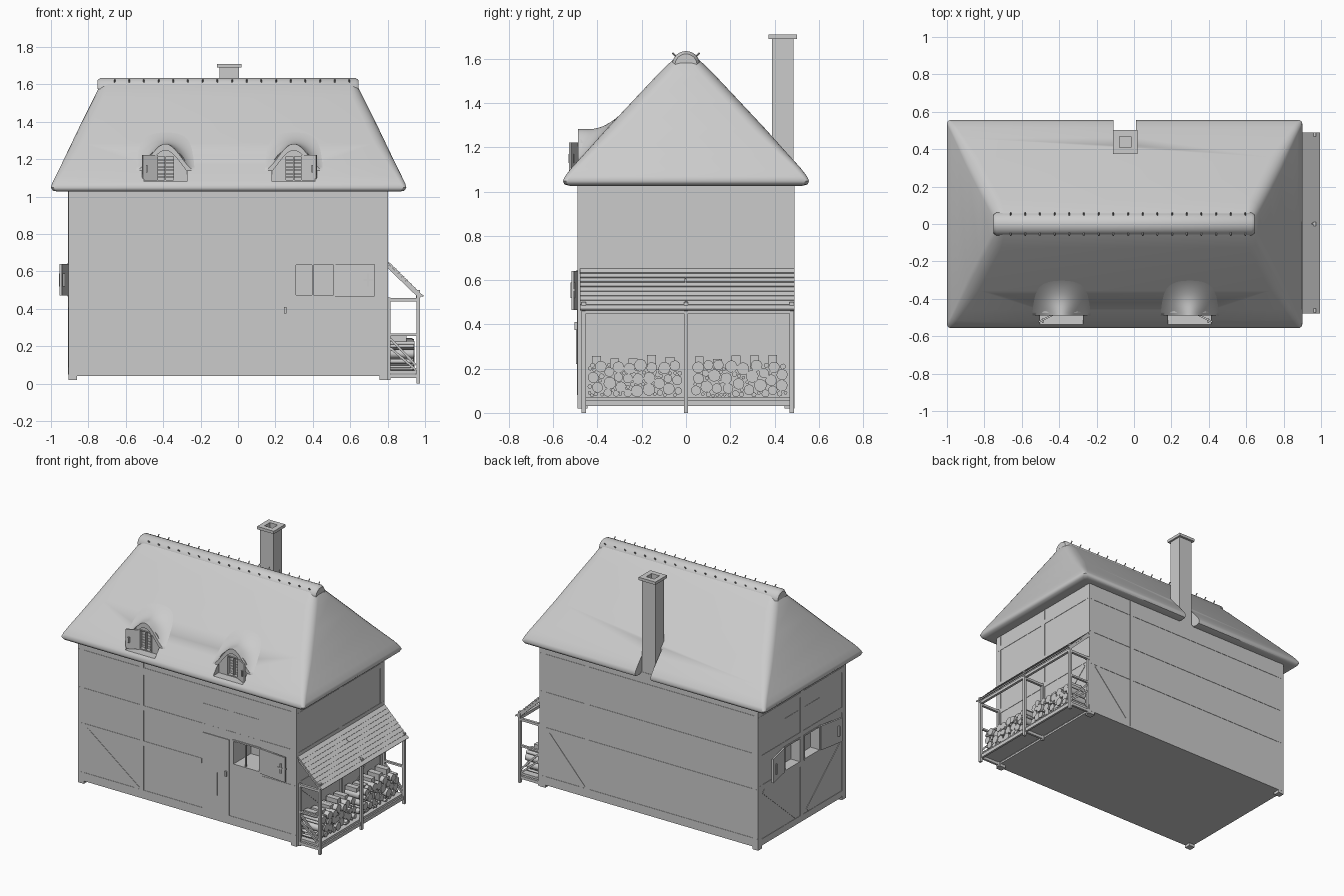
import bpy, bmesh, math, random
from mathutils import Vector

if "Cube" in bpy.data.objects:
    bpy.data.objects.remove(bpy.data.objects["Cube"])

random.seed(4)

def mesh(name, verts, faces, smooth=None):
    me = bpy.data.meshes.new(name)
    me.from_pydata(verts, [], faces)
    bm = bmesh.new(); bm.from_mesh(me)
    bmesh.ops.recalc_face_normals(bm, faces=bm.faces)
    bm.to_mesh(me); bm.free()
    ob = bpy.data.objects.new(name, me)
    bpy.context.collection.objects.link(ob)
    if smooth:
        shade(ob, smooth)
    return ob

def select(ob):
    bpy.ops.object.select_all(action='DESELECT')
    ob.select_set(True)
    bpy.context.view_layer.objects.active = ob

def shade(ob, deg):
    select(ob)
    bpy.ops.object.shade_smooth_by_angle(angle=math.radians(deg))

BOX = [(0, 1, 3, 2), (4, 6, 7, 5), (0, 4, 5, 1), (2, 3, 7, 6), (0, 2, 6, 4), (1, 5, 7, 3)]

def beams(name, items):
    """Bars from p to q; n is the thickness direction, w width, t thickness."""
    V, F = [], []
    for p, q, n, w, t in items:
        p, q, n = Vector(p), Vector(q), Vector(n).normalized()
        s = (q - p).cross(n).normalized() * w / 2
        b = len(V)
        V += [e + i * s + j * n * t / 2 for e in (p, q) for i in (-1, 1) for j in (-1, 1)]
        F += [tuple(b + k for k in f) for f in BOX]
    return mesh(name, V, F)

def boxes(name, items):
    """Axis-aligned boxes given as x0, x1, y0, y1, z0, z1."""
    V, F = [], []
    for x0, x1, y0, y1, z0, z1 in items:
        b = len(V)
        V += [(x, y, z) for x in (x0, x1) for y in (y0, y1) for z in (z0, z1)]
        F += [tuple(b + k for k in f) for f in BOX]
    return mesh(name, V, F)

def cut(ob, items):
    c = boxes("cutter", items)
    c.hide_render = True
    m = ob.modifiers.new("cut", 'BOOLEAN')
    m.operation, m.object, m.solver = 'DIFFERENCE', c, 'EXACT'
    select(ob)
    bpy.ops.object.modifier_apply(modifier=m.name)
    bpy.data.objects.remove(c)

def rods(name, items, seg=10):
    """Cylinders along x or any direction: p, q, radius."""
    V, F = [], []
    for p, q, r in items:
        p, q = Vector(p), Vector(q)
        d = (q - p).normalized()
        u = d.orthogonal().normalized(); v = d.cross(u)
        b = len(V)
        for e in (p, q):
            V += [e + r * (math.cos(a) * u + math.sin(a) * v)
                  for a in (2 * math.pi * i / seg for i in range(seg))]
        F += [(b + i, b + (i + 1) % seg, b + seg + (i + 1) % seg, b + seg + i) for i in range(seg)]
        F += [tuple(range(b, b + seg)), tuple(range(b + seg, b + 2 * seg))]
    return mesh(name, V, F, 40)

# house walls with window openings
X0, X1, Y = -0.905, 0.80, 0.488
walls = boxes("walls", [(X0, X1, -Y, Y, 0.04, 1.04)])
cut(walls, [(0.31, 0.51, -0.6, -0.3, 0.475, 0.635),
            (-1, -0.84, 0.03, 0.19, 0.475, 0.635), (-1, -0.84, -0.19, -0.03, 0.475, 0.635)])
boxes("corner_posts", [(x, x + 0.045, y, y + 0.045, 0.02, 1.04)
                       for x in (X0 - 0.002, X1 - 0.043) for y in (-Y - 0.002, Y - 0.043)])

# timber framing, nearly flush with the walls
T = []
for y, px in ((-Y, -0.41), (Y, 0.43)):
    n = (0, 1, 0)
    for z, w in ((0.07, 0.06), (0.43, 0.035), (0.68, 0.035), (0.94, 0.05)):
        ends = [(X0, 0.06), (0.53, X1)] if y < 0 and z == 0.43 else [(X0, X1)]
        T += [((a, y, z), (b, y, z), n, w, 0.005) for a, b in ends]
    T.append(((px, y, 0.05), (px, y, 1.03), n, 0.03, 0.006))
    cx, ex = (px - 0.03, X0 + 0.06) if y < 0 else (px + 0.03, X1 - 0.06)
    T.append(((cx, y, 0.1), (ex, y, 0.41), n, 0.035, 0.006))
for x in (X0, X1):
    n = (1, 0, 0)
    for z in (0.07, 0.45, 0.66, 0.94):
        T.append(((x, -Y, z), (x, Y, z), n, 0.035, 0.005))
    T.append(((x, 0, 0.05), (x, 0, 1.03), n, 0.035, 0.006))
    T += [((x, s * 0.06, 0.1), (x, s * 0.43, 0.42), n, 0.035, 0.006) for s in (-1, 1)]
beams("timber_frame", T)
boxes("infill_panels", [(0.07, 0.265, -Y - .002, -Y, 0.68, 0.84), (0.31, 0.51, -Y - .002, -Y, 0.68, 0.84),
                        (X0 - .002, X0, 0.03, 0.2, 0.68, 0.84), (X0 - .002, X0, -0.2, -0.03, 0.68, 0.84)])

# front door with handle and trim
boxes("door", [(0.07, 0.275, -Y - 0.005, -Y, 0.08, 0.635)])
boxes("door_handle", [(0.245, 0.26, -Y - 0.015, -Y, 0.375, 0.41), (0.178, 0.184, -Y - .008, -Y, 0.22, 0.38)])

# windows and open shutters
def window_y(name, x0, x1, y, z0, z1, bars, w=0.01):
    b = [(x0 - w, x0, y - .006, y + .02, z0 - w, z1 + w), (x1, x1 + w, y - .006, y + .02, z0 - w, z1 + w),
         (x0, x1, y - .006, y + .02, z0 - w, z0), (x0, x1, y - .006, y + .02, z1, z1 + w)]
    b += [(x, x + 0.008, y, y + .015, z0, z1) for x in bars]
    boxes(name, b)

window_y("front_window", 0.31, 0.51, -Y, 0.475, 0.635, [0.395])
beams("front_shutter", [((0.625, -0.502, 0.465), (0.625, -0.502, 0.64), (0.1, 1, 0), 0.21, 0.012)])
boxes("shutter_latch", [(0.69, 0.7, -0.522, -0.5, 0.52, 0.59), (0.67, 0.73, -0.518, -0.5, 0.55, 0.56)])
side = []
for a, b in ((0.03, 0.19), (-0.19, -0.03)):
    side += [(X0 - .006, X0 + .02, a - .01, a, .465, .645), (X0 - .006, X0 + .02, b, b + .01, .465, .645),
             (X0 - .006, X0 + .02, a, b, .465, .475), (X0 - .006, X0 + .02, a, b, .635, .645)]
boxes("side_window_frames", side)
beams("side_shutters", [((-0.929, s * 0.295, 0.47), (-0.929, s * 0.295, 0.64), (1, s * 0.2, 0), 0.19, 0.012)
                        for s in (-1, 1)])
boxes("side_shutter_latches", [(-0.957, -0.925, s * .35 - .006, s * .35 + .006, .52, .59) for s in (-1, 1)])

# thatched hip roof: rounded rectangular rings (end inset, half depth, z, corner radius)
RINGS = [(0.11, 0.46, 1.035, .02), (0.04, 0.525, 1.026, .02), (0.01, 0.549, 1.032, .02), (0.0, 0.556, 1.048, .02),
         (0.006, 0.546, 1.07, .025), (0.025, 0.515, 1.11, .03), (0.055, 0.46, 1.17, .04), (0.11, 0.357, 1.285, .06),
         (0.17, 0.24, 1.41, .06), (0.23, 0.127, 1.53, .06), (0.265, 0.055, 1.60, .04), (0.29, 0.02, 1.625, .015)]
V, F, K = [], [], 5
for ins, hy, z, r in RINGS:
    for c, (sx, sy) in enumerate(((1, 1), (-1, 1), (-1, -1), (1, -1))):
        for k in range(K):
            a = math.pi / 2 * (c + k / (K - 1))
            V.append((-0.05 + sx * (0.95 - ins - r) + r * math.cos(a), sy * (hy - r) + r * math.sin(a), z))
N = 4 * K
for i in range(len(RINGS) - 1):
    F += [(i * N + j, i * N + (j + 1) % N, (i + 1) * N + (j + 1) % N, (i + 1) * N + j) for j in range(N)]
F += [tuple(range(N)), tuple(range(len(V) - N, len(V)))]
roof = mesh("thatched_roof", V, F)
DORMERS = ((-0.388, -1), (0.298, 1))
cut(roof, [(-0.11, 0.01, 0.42, 0.7, 0.9, 1.5)] +
    [(cx - 0.115, cx + 0.115, -0.7, -0.42, 1.08, 1.5) for cx, s in DORMERS])
shade(roof, 50)

def roof_z(y):
    pts = [(r[1], r[2]) for r in RINGS[3:]]
    for (ya, za), (yb, zb) in zip(pts, pts[1:]):
        if yb <= abs(y) <= ya:
            return za + (zb - za) * (ya - abs(y)) / (ya - yb)
    return pts[-1][1]

# eyebrow dormers: swelling hood, arched face, window and open shutter
for cx, s in DORMERS:
    V, F, nx, ny = [], [], 28, 16
    for j in range(ny + 1):
        y = -0.488 + 0.25 * j / ny
        rz = roof_z(y)
        k = 0.09
        h = max(k - abs(1.285 - rz), 0) / k
        lift = max(1.285, rz) + h * h * k / 4 - rz
        for i in range(nx + 1):
            x = -0.17 + 0.34 * i / nx
            V.append((cx + x, y, rz - 0.003 + lift * 0.5 * (1 + math.cos(math.pi * x / 0.17))))
    F = [(j * (nx + 1) + i, j * (nx + 1) + i + 1, (j + 1) * (nx + 1) + i + 1, (j + 1) * (nx + 1) + i)
         for j in range(ny) for i in range(nx)]
    M = len(V)
    V += [(x, y, z - 0.035) for x, y, z in V]
    F += [tuple(M + k for k in f) for f in F]
    F += [(i, i + 1, M + i + 1, M + i) for i in range(nx)]
    mesh("dormer_hood", V, F, 50)
    arch = [(cx + 0.122 * math.cos(a), 1.125 + 0.135 * math.sin(a)) for a in (math.pi * i / 16 for i in range(17))]
    arch = [(cx + 0.122, 1.078)] + arch + [(cx - 0.122, 1.078)]
    n = len(arch)
    face = mesh("dormer_face", [(x, y, z) for y in (-0.476, -0.456) for x, z in arch],
                [tuple(range(n)), tuple(range(n, 2 * n))] +
                [(i, (i + 1) % n, n + (i + 1) % n, n + i) for i in range(n)])
    cut(face, [(cx - 0.042, cx + 0.042, -0.6, -0.4, 1.09, 1.215)])
    window_y("dormer_window", cx - 0.042, cx + 0.042, -0.476, 1.09, 1.215, [cx - 0.004], 0.006)
    boxes("dormer_slats", [(cx - .045, cx + .045, -0.452, -0.444, 1.085 + .019 * i, 1.102 + .019 * i) for i in range(7)])
    beams("dormer_shutter", [((cx + s * 0.082, -0.504, 1.085), (cx + s * 0.082, -0.504, 1.222),
                              (s * 0.5, 1, 0), 0.09, 0.01)])
    boxes("dormer_latch", [(cx + s * .1 - .004, cx + s * .1 + .004, -0.53, -0.505, 1.13, 1.17)])

# ridge cap with pegs
prof = [(0.062 * math.cos(a), 1.575 + 0.06 * math.sin(a)) for a in (math.pi * i / 12 for i in range(13))]
n = len(prof)
mesh("ridge_cap", [(x, y * f, 1.57 + (z - 1.57) * f) for x, f in ((-0.752, .8), (-0.735, 1), (0.628, 1), (0.645, .8))
                   for y, z in prof],
     [(k * n + i, k * n + (i + 1) % n, (k + 1) * n + (i + 1) % n, (k + 1) * n + i) for k in range(3) for i in range(n)]
     + [tuple(range(n)), tuple(range(3 * n, 4 * n))], 40)
rods("ridge_pegs", [((-0.66 + 0.0785 * i, sy * 0.035, 1.60), (-0.66 + 0.0785 * i, sy * 0.062, 1.627), 0.004)
                    for i in range(17) for sy in (-1, 1)], 6)

# chimney
chim = boxes("chimney", [(-0.1, 0.005, 0.388, 0.486, 0.95, 1.695)])
cap = boxes("chimney_cap", [(-0.112, 0.018, 0.373, 0.502, 1.69, 1.71)])
for o in (chim, cap):
    cut(o, [(-0.078, -0.016, 0.408, 0.467, 1.6, 1.8)])

# woodshed frame
P = (-0.462, 0.0, 0.478)
boxes("shed_posts", [(0.955, 0.973, y - 0.01, y + 0.01, 0, 0.50) for y in P])
boxes("shed_rails", [(X1, 0.973, y - 0.009, y + 0.009, 0.44, 0.457) for y in P] +
      [(X1, 0.965, y - 0.008, y + 0.008, 0.255, 0.268) for y in (P[0], P[2])] +
      [(X1, 0.965, y - 0.008, y + 0.008, 0.03, 0.05) for y in P] +
      [(0.952, 0.97, P[0], P[2], 0.45, 0.47), (0.95, 0.965, P[0], P[2], 0.03, 0.055)])
boxes("shed_floor", [(X1, 0.955, P[0], P[2], 0.055, 0.07)])
boxes("shed_end_posts", [(X1, 0.815, y - 0.008, y + 0.008, 0.02, 0.46) for y in P])
beams("shed_end_braces", [((0.815, y, 0.24 - d), (0.95, y, 0.1 - d / 2), (0, 1, 0), 0.012, 0.012)
                          for y in (P[0], P[2]) for d in (0, 0.05)])
beams("shed_rafters", [((0.80, y, 0.63), (0.975, y, 0.462), (0, 1, 0), 0.018, 0.016) for y in P])

# overlapping shed roof boards
R = []
for i in range(9):
    x, z = 0.81 + 0.0208 * i, 0.641 - 0.0205 * i
    for y0, y1 in ((-0.478, 0.0), (0.002, 0.49)):
        o = random.uniform(-0.005, 0.005)
        R.append(((x, y0 if y0 < 0 else o, z), (x, o if y0 < 0 else y1, z), (0.6, 0, 0.8), 0.036, 0.009))
beams("shed_roof_boards", R)

# stacked firewood
logs, split = [], []
for a, b in ((-0.445, -0.015), (0.02, 0.462)):
    placed = []
    for t in range(5000):
        r = max(0.008, 0.027 - 0.02 * t / 3500 + random.uniform(-0.003, 0.002))
        y, z = random.uniform(a + r, b - r), random.uniform(0.07 + r, 0.225 - r * 0.3)
        if all((y - q[0]) ** 2 + (z - q[1]) ** 2 > (0.92 * (r + q[2])) ** 2 for q in placed):
            placed.append((y, z, r))
            logs.append(((0.81, y, z), (0.935 + random.uniform(-0.012, 0.01), y, z), r))
    for i in range(5):
        y = a + 0.02 + i * 0.083
        split.append((0.81, 0.9, y, y + 0.04, 0.2, 0.255 + random.uniform(-0.012, 0.008)))
rods("firewood_logs", logs)
boxes("split_wood", split)
